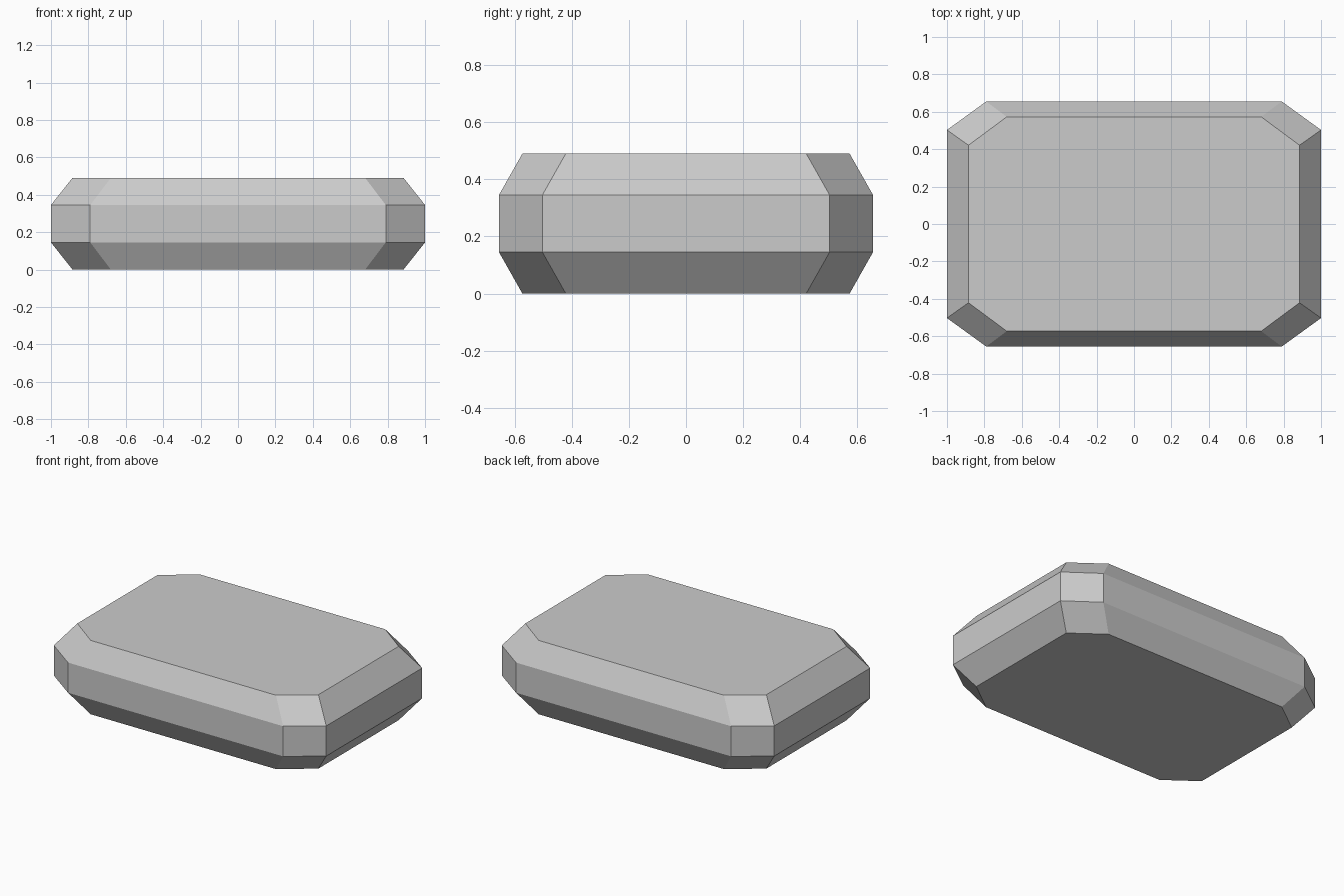
import bpy
import bmesh

cube = bpy.data.objects.get("Cube")
if cube:
    bpy.data.objects.remove(cube, do_unlink=True)

# Plain grey material
GREY = (0.6, 0.6, 0.6, 1.0)
mat = bpy.data.materials.new("plain_grey")
mat.use_nodes = True
mat.diffuse_color = GREY
mat.node_tree.nodes["Principled BSDF"].inputs["Base Color"].default_value = GREY


def clipped_rectangle(bm, hx, hy, cx, cy, z):
    """Ring of eight vertices: a rectangle with its corners cut off."""
    quarter = [(hx, cy), (cx, hy)]
    points = quarter + [(-x, y) for x, y in reversed(quarter)]
    points += [(-x, -y) for x, y in points]
    return [bm.verts.new((x, y, z)) for x, y in points]


# Body: upright middle band with a sloped bevel above and below
outer = (1.0, 0.655, 0.79, 0.503)
inner = (0.885, 0.573, 0.68, 0.421)
levels = [(inner, 0.0), (outer, 0.145), (outer, 0.345), (inner, 0.49)]

bm = bmesh.new()
rings = [clipped_rectangle(bm, *size, z) for size, z in levels]
for low, high in zip(rings, rings[1:]):
    for i in range(len(low)):
        j = (i + 1) % len(low)
        bm.faces.new((low[i], low[j], high[j], high[i]))
bm.faces.new(rings[0])
bm.faces.new(rings[-1])
bmesh.ops.recalc_face_normals(bm, faces=bm.faces)

mesh = bpy.data.meshes.new("bevelled_slab")
bm.to_mesh(mesh)
bm.free()
mesh.materials.append(mat)
slab = bpy.data.objects.new("bevelled_slab", mesh)
bpy.context.collection.objects.link(slab)
